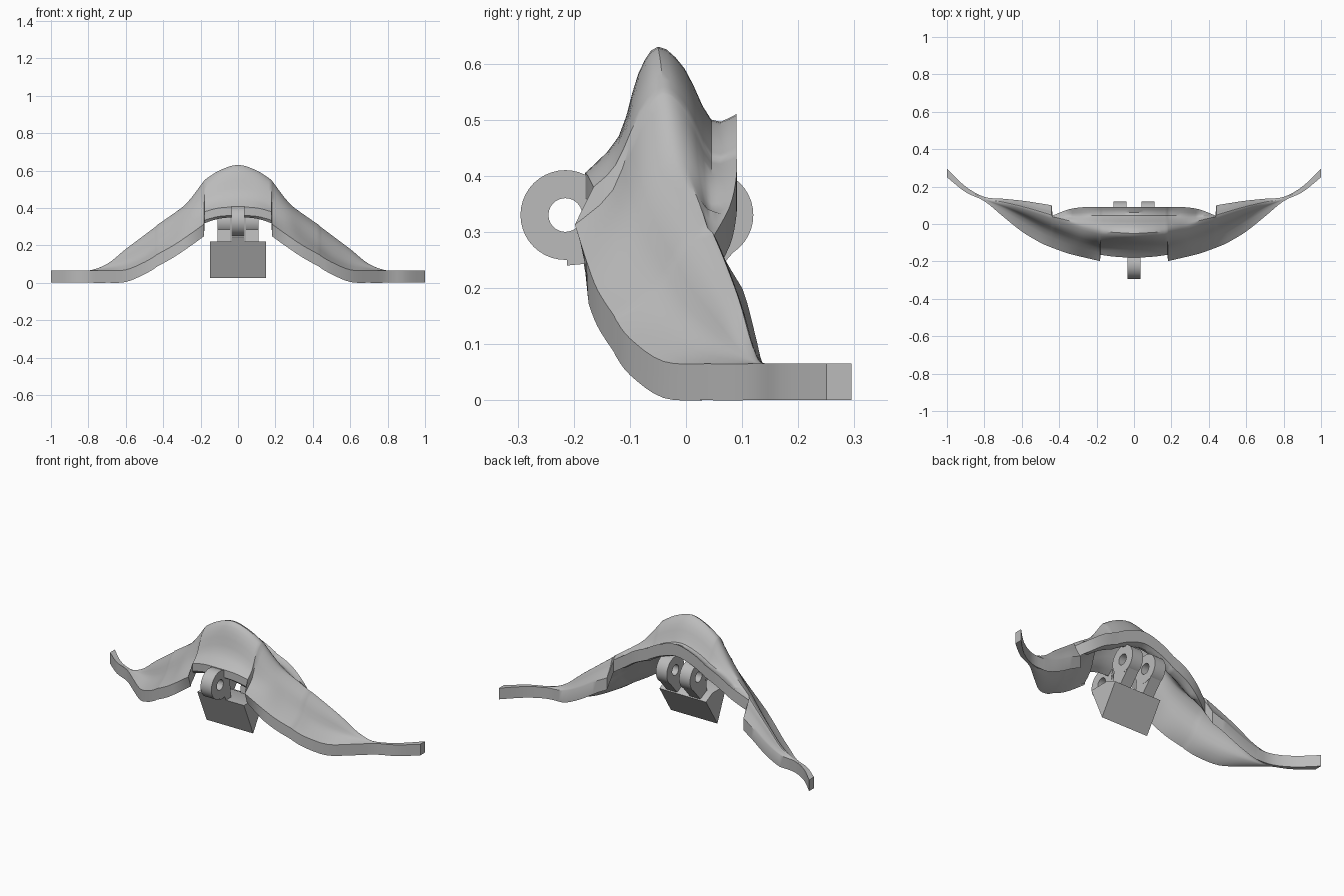
import bpy, bmesh
from math import cos, sin, tau, radians

cube = bpy.data.objects.get("Cube")
if cube:
    bpy.data.objects.remove(cube, do_unlink=True)

# Single plain grey material
grey = bpy.data.materials.new("plain grey")
grey.use_nodes = True
colour = (0.5, 0.5, 0.5, 1)
grey.diffuse_color = colour
grey.node_tree.nodes["Principled BSDF"].inputs["Base Color"].default_value = colour


def loft(name, sections, loop=False, smooth=35):
    """Skin a row of equal closed sections; cap the ends unless looped."""
    bm = bmesh.new()
    rows = [[bm.verts.new(p) for p in s] for s in sections]
    pairs = list(zip(rows, rows[1:]))
    if loop:
        pairs.append((rows[-1], rows[0]))
    else:
        bm.faces.new(rows[0])
        bm.faces.new(rows[-1])
    for a, b in pairs:
        for i in range(len(a)):
            j = (i + 1) % len(a)
            bm.faces.new((a[i], a[j], b[j], b[i]))
    bmesh.ops.recalc_face_normals(bm, faces=bm.faces)
    mesh = bpy.data.meshes.new(name)
    bm.to_mesh(mesh)
    bm.free()
    mesh.materials.append(grey)
    obj = bpy.data.objects.new(name, mesh)
    bpy.context.collection.objects.link(obj)
    bpy.ops.object.select_all(action='DESELECT')
    obj.select_set(True)
    bpy.context.view_layer.objects.active = obj
    bpy.ops.object.shade_smooth_by_angle(angle=radians(smooth))
    return obj


def prism(name, outline, x0, x1):
    return loft(name, [[(x, y, z) for y, z in outline] for x in (x0, x1)])


def eyelet(name, x0, x1, cy, cz, outer=0.08, inner=0.03, steps=40):
    sections = []
    for k in range(steps):
        c, s = cos(tau * k / steps), sin(tau * k / steps)
        corners = ((x0, inner), (x0, outer), (x1, outer), (x1, inner))
        sections.append([(x, cy + r * c, cz + r * s) for x, r in corners])
    return loft(name, sections, loop=True)


def flowing(points, steps=4):
    """Smooth curve through points of any dimension."""
    padded = [points[0]] + points + [points[-1]]
    curve = []
    for a, b, c, d in zip(padded, padded[1:], padded[2:], padded[3:]):
        for k in range(steps):
            t = k / steps
            curve.append(tuple(
                q + t / 2 * (r - p + t * (2 * p - 5 * q + 4 * r - s + t * (3 * (q - r) + s - p)))
                for p, q, r, s in zip(a, b, c, d)))
    return curve + [points[-1]]


# Half stations: x, lip (y, bottom z), apron (y, z), ridge (y, z), rear edge (y, z)
BRIDGE = [
    (0, -.18, .36, -.12, .47, -.05, .63, .09, .51),
    (.1, -.175, .355, -.122, .455, -.045, .6, .09, .485),
    (.178, -.165, .335, -.125, .42, -.04, .55, .09, .445),
]
SHOULDER = [
    (.182, -.198, .248, -.13, .375, -.04, .545, .09, .44),
    (.27, -.178, .185, -.11, .33, -.02, .43, .09, .4),
    (.35, -.158, .132, -.085, .26, .01, .365, .078, .345),
    (.435, -.128, .085, -.05, .2, .035, .305, .045, .285),
]
WING = [
    (.44, -.126, .08, -.048, .195, .04, .3, .1, .2),
    (.5, -.1, .045, -.02, .15, .06, .255, .11, .17),
    (.6, -.04, .004, .035, .105, .09, .18, .125, .11),
    (.7, .04, 0, .085, .08, .115, .1, .135, .07),
    (.8, .122, 0, .13, .065, .135, .065, .145, .065),
    (.9, .17, 0, .18, .065, .19, .065, .2, .065),
    (1, .25, 0, .265, .065, .28, .065, .295, .065),
]


def mirrored(stations):
    return [(-s[0],) + s[1:] for s in reversed(stations)]


def between(a, b, lift=0.2):
    """Midpoint pushed up to round the crest."""
    return ((a[0] + b[0]) / 2, (a[1] + b[1]) / 2 + lift * abs(a[1] - b[1]))


def shell_section(station):
    x, ly, lz, ay, az, ry, rz, by, bz = station
    centre = abs(x) < 0.18
    lip_top = (ly, lz + (0.045 if centre else 0.065))
    lip_bottom = (ly if centre else max(ly, -0.175), lz)
    apron, ridge, rear = (ay, az), (ry, rz), (by, bz)
    # The middle of the bridge flares at the back, the wings fall straight
    if abs(x) < 0.36:
        flare = (0.045, bz - 0.01)
    else:
        flare = between(ridge, rear, 0)
    top = flowing([lip_top, apron, between(apron, ridge), ridge,
                   between(ridge, flare), flare, rear], 3)
    under = [(y, max(0, z - 0.07)) for y, z in top[1:]]
    return [(x, y, z) for y, z in top + under[::-1] + [lip_bottom]]


# Arched bridge with two swept wings
half = flowing(SHOULDER) + flowing(WING)
stations = mirrored(half) + flowing(mirrored(BRIDGE[1:]) + BRIDGE) + half
loft("arched_bridge", [shell_section(s) for s in stations])

# Wedge block hanging below the arch
prism("wedge_block", [(-.16, .22), (-.075, .025), (.03, .19), (-.03, .22)], -.15, .15)

# Front hinge eyelet and its arm
eyelet("front_eyelet", -.035, .035, -.215, .33)
prism("front_arm", [(-.212, .24), (-.17, .244), (-.15, .2), (-.11, .21), (-.13, .365),
                    (-.15, .4), (-.18, .4), (-.183, .32), (-.19, .3), (-.212, .29)],
      -.034, .034)

# Pair of rear hinge eyelets on posts
for side, label in ((1, "left"), (-1, "right")):
    eyelet(f"rear_eyelet_{label}", side * .04, side * .11, .04, .33)
    prism(f"rear_post_{label}", [(-.04, .2), (.02, .19), (.09, .27), (-.03, .285)],
          side * .041, side * .109)
